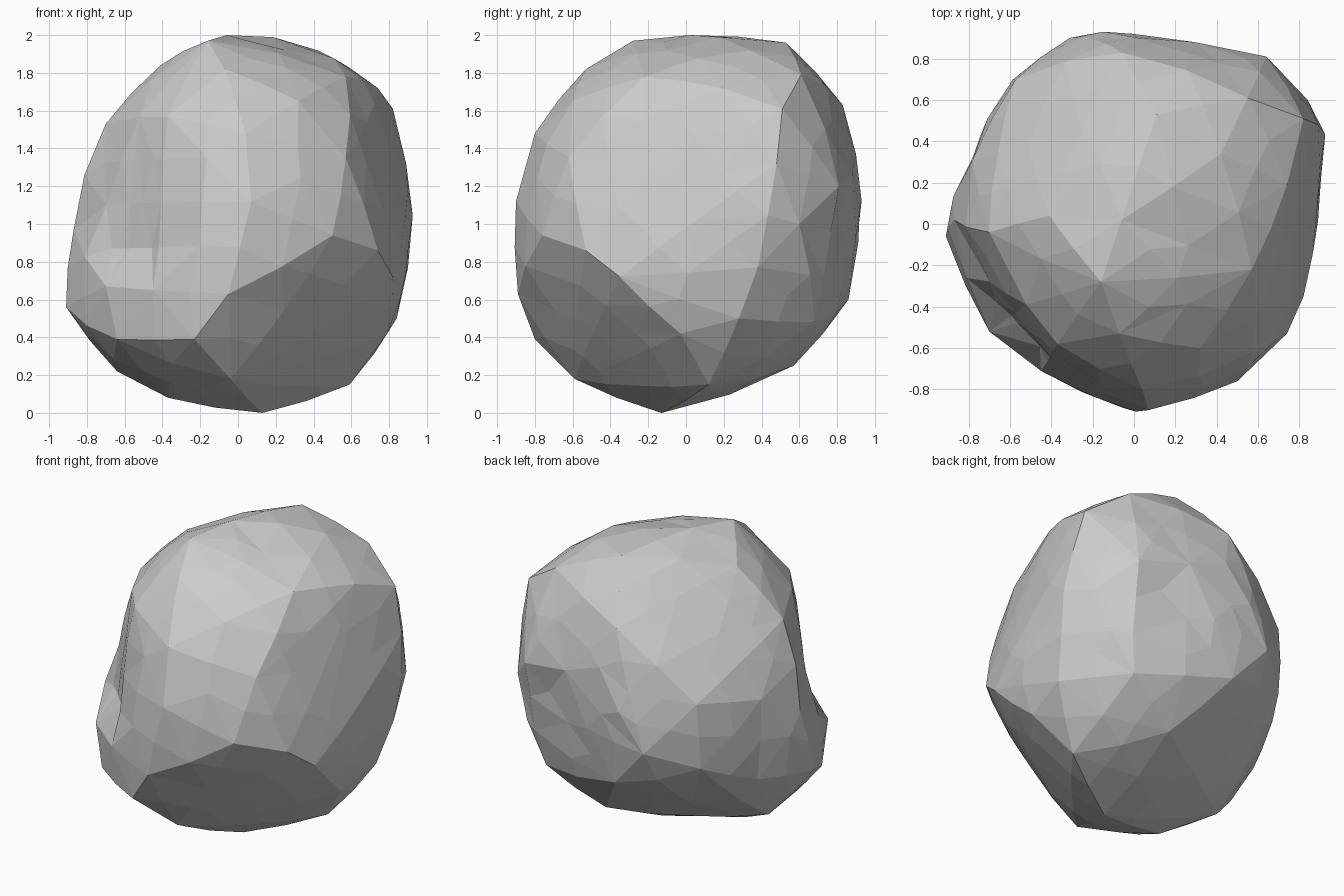
import bpy, bmesh
from mathutils import Vector

if "Cube" in bpy.data.objects:
    bpy.data.objects.remove(bpy.data.objects["Cube"])

# Corner points of the faceted boulder, grouped by region
corners = [
    # crown
    (-.06, .02, 2.0), (.42, .34, 1.92), (.11, .53, 1.96), (-.16, -.28, 1.97),
    (-.41, .04, 1.84), (.55, .61, 1.79), (.57, -.22, 1.78), (-.07, -.53, 1.82),
    # front
    (.32, -.60, 1.65), (-.37, -.58, 1.57), (.04, -.80, 1.48), (.57, -.62, 1.35), (.07, -.90, 1.12),
    (.50, -.76, .94), (-.05, -.89, .63), (-.23, -.80, .39), (-.45, -.71, .65), (-.70, -.52, .67),
    (-.64, -.54, .39), (-.52, -.39, 1.57),
    # right
    (.74, .19, 1.72), (.82, .51, 1.61), (.89, .48, 1.32), (.74, -.53, .86),
    (.82, -.35, .72), (.90, .38, .77), (.84, .28, .50), (.79, -.03, .42), (.84, .60, 1.0),
    # back
    (.64, .81, 1.2), (-.06, .83, 1.63), (.02, .90, 1.37), (-.31, .90, .87), (-.07, .86, .60),
    (.57, .68, .48), (.62, .73, .72), (.29, .88, 1.27), (-.57, .70, 1.20),
    # left
    (-.70, -.04, 1.53), (-.87, .02, .97), (-.78, .31, 1.14), (-.91, -.06, .56), (-.585, .68, .76),
    (-.76, .32, .60),
    # underside
    (-.04, -.59, .18), (.13, -.13, 0), (.59, .12, .15), (.20, .57, .25), (-.64, .03, .22),
    (-.37, -.20, .08),
]
# Shallow chipped hollows: centre, radius, depth
hollows = [((-.62, -.52, 1.02), .38, .11), ((.45, .80, .93), .24, .07)]


def key(v):
    return tuple(round(c, 5) for c in v.co)


bm = bmesh.new()
for c in corners:
    bm.verts.new(c)
bmesh.ops.convex_hull(bm, input=bm.verts)
loose = [v for v in bm.verts if not v.link_faces]
bmesh.ops.delete(bm, geom=loose, context='VERTS')
bmesh.ops.recalc_face_normals(bm, faces=bm.faces)

# Break up large facets, rounding them slightly and sinking the hollows
for longest, bulge in ((.55, .03), (.4, .012)):
    fixed = {key(v) for v in bm.verts}
    edges = [e for e in bm.edges if e.calc_length() > longest]
    bmesh.ops.subdivide_edges(bm, edges=edges, cuts=1)
    bmesh.ops.triangulate(bm, faces=bm.faces, quad_method='SHORT_EDGE')
    bm.normal_update()
    for v in [v for v in bm.verts if key(v) not in fixed]:
        shift = bulge
        for spot, radius, depth in hollows:
            shift -= depth * max(0, 1 - (v.co - Vector(spot)).length / radius)
        v.co += v.normal * shift

bmesh.ops.recalc_face_normals(bm, faces=bm.faces)
mesh = bpy.data.meshes.new("boulder")
bm.to_mesh(mesh)
bm.free()
boulder = bpy.data.objects.new("boulder", mesh)
bpy.context.collection.objects.link(boulder)
